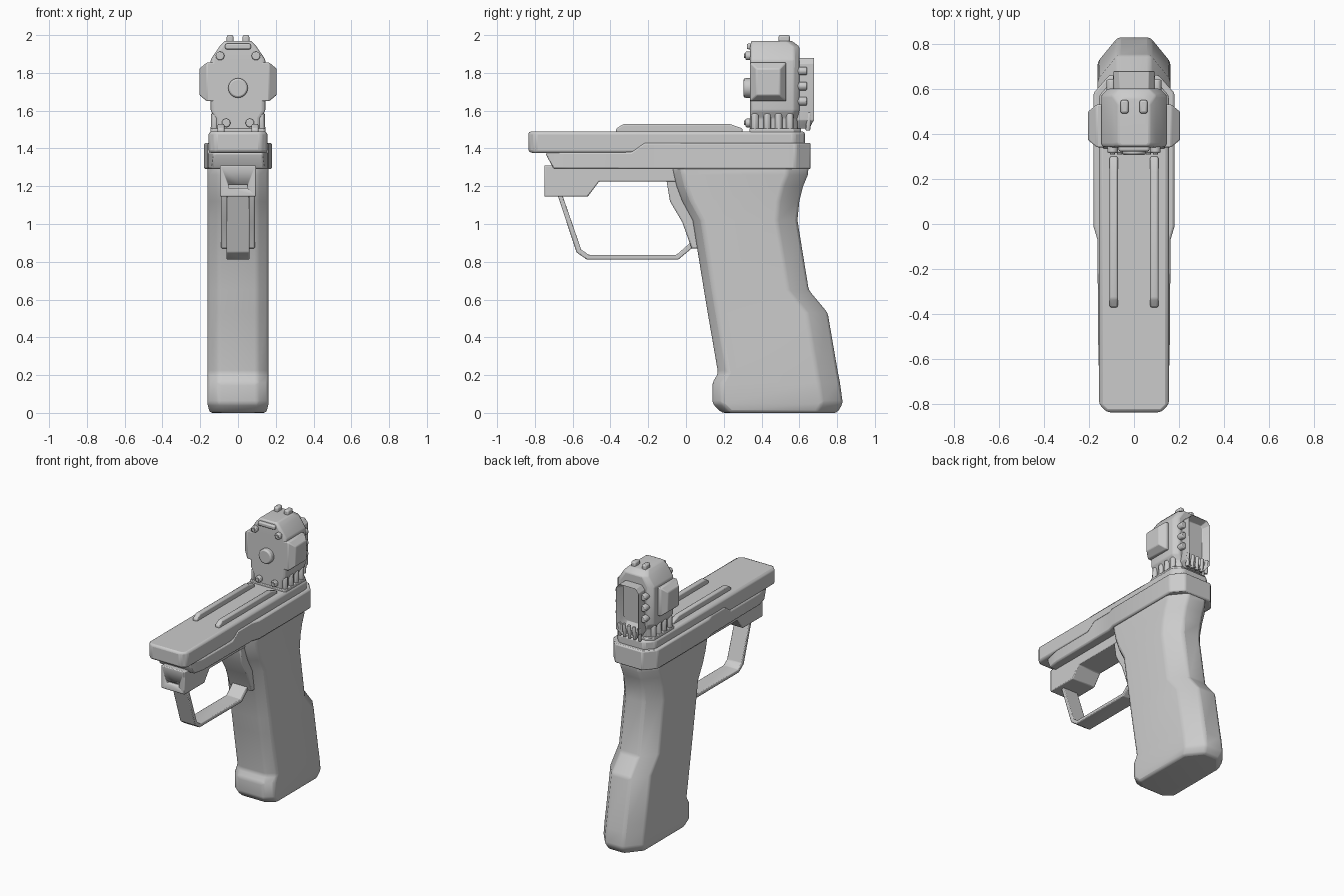
import bpy, bmesh, math
from mathutils import Vector

if "Cube" in bpy.data.objects:
    bpy.data.objects.remove(bpy.data.objects["Cube"])


def finish(name, bm, bevel=0.0, segments=2, angle=35):
    bmesh.ops.recalc_face_normals(bm, faces=bm.faces)
    me = bpy.data.meshes.new(name)
    bm.to_mesh(me)
    bm.free()
    ob = bpy.data.objects.new(name, me)
    bpy.context.collection.objects.link(ob)
    if bevel:
        m = ob.modifiers.new("bevel", 'BEVEL')
        m.width, m.segments, m.limit_method = bevel, segments, 'ANGLE'
        m.angle_limit = math.radians(30)
    bpy.ops.object.select_all(action='DESELECT')
    ob.select_set(True)
    bpy.context.view_layer.objects.active = ob
    bpy.ops.object.shade_smooth_by_angle(angle=math.radians(angle))
    return ob


def loft_bm(rings):
    bm = bmesh.new()
    vs = [[bm.verts.new(p) for p in r] for r in rings]
    n = len(vs[0])
    for a, b in zip(vs, vs[1:]):
        for i in range(n):
            j = (i + 1) % n
            bm.faces.new((a[i], a[j], b[j], b[i]))
    bm.faces.new(vs[0])
    bm.faces.new(vs[-1])
    return bm


def side_prism(name, pts, x0, x1, **kw):
    """Extrude a (y, z) outline across x."""
    return finish(name, loft_bm([[(x, y, z) for y, z in pts] for x in (x0, x1)]), **kw)


def box(name, x, y, z, **kw):
    pts = [(y[0], z[0]), (y[1], z[0]), (y[1], z[1]), (y[0], z[1])]
    return side_prism(name, pts, x[0], x[1], **kw)


def column(name, levels, front, back, **kw):
    """Loft upward; level = (z, front y, back y, half width); chamfers = (dx, dy)."""
    rings = []
    for z, f, b, w in levels:
        half = [(w - front[0], f), (w, f + front[1]), (w, b - back[1]), (w - back[0], b)]
        rings.append([(x, y, z) for x, y in half] + [(-x, y, z) for x, y in half[::-1]])
    return finish(name, loft_bm(rings), **kw)


def beam(name, sections, **kw):
    """Loft along y; section = (y, low z, high z, half width)."""
    return finish(name, loft_bm([[(-w, y, a), (w, y, a), (w, y, b), (-w, y, b)]
                                 for y, a, b, w in sections]), **kw)


def rod(name, p, q, r, n=16, **kw):
    p, q = Vector(p), Vector(q)
    d = q - p
    bm = bmesh.new()
    bmesh.ops.create_cone(bm, cap_ends=True, segments=n, radius1=r, radius2=r, depth=d.length)
    rot = d.to_track_quat('Z', 'Y').to_matrix()
    for v in bm.verts:
        v.co = rot @ v.co + (p + q) / 2
    return finish(name, bm, **kw)


# Grip
column("grip", [(0, .19, .80, .15), (.05, .14, .83, .162), (.16, .14, .815, .162),
                (.21, .17, .805, .162), (.53, .115, .75, .162), (.65, .095, .65, .162),
                (1.02, .035, .59, .162), (1.12, -.02, .60, .162), (1.20, -.05, .62, .162),
                (1.26, -.065, .645, .162), (1.31, -.075, .65, .162)],
       (.06, .05), (.09, .11), bevel=.015, angle=50)

# Upper slide and lower rail
beam("slide", [(-.835, 1.38, 1.49, .12), (-.80, 1.375, 1.49, .155),
               (.57, 1.375, 1.49, .155), (.63, 1.39, 1.49, .10)], bevel=.015)
beam("rail", [(-.74, 1.365, 1.38, .13), (-.70, 1.29, 1.38, .14), (-.62, 1.29, 1.38, .158),
              (-.29, 1.29, 1.38, .16), (-.22, 1.29, 1.43, .162), (-.07, 1.29, 1.43, .162),
              (-.01, 1.29, 1.43, .18), (.58, 1.29, 1.43, .18), (.66, 1.29, 1.43, .11)],
     bevel=.01)

# Front block with a slot cut in its face
block = side_prism("front_block", [(-.75, 1.145), (-.52, 1.145), (-.46, 1.225), (-.04, 1.225),
                                   (-.04, 1.31), (-.75, 1.31)], -.095, .095, bevel=.006)
cutter = box("slot_cutter", (-.05, .05), (-.8, -.72), (1.19, 1.21))
cutter.hide_render = True
cutter.hide_viewport = True
cut = block.modifiers.new("slot", 'BOOLEAN')
cut.operation, cut.object, cut.solver = 'DIFFERENCE', cutter, 'EXACT'

# Trigger strap and guard
side_prism("front_strap", [(-.105, 1.24), (-.085, 1.12), (-.02, 1.01), (.03, .87),
                           (.12, .87), (.12, 1.24)], -.09, .09, bevel=.008)
side_prism("trigger_guard", [(-.68, 1.155), (-.58, .85), (-.525, .812), (-.04, .812), (.065, .90),
                             (.05, .925), (-.05, .837), (-.515, .837), (-.555, .865),
                             (-.655, 1.155)], -.06, .06, bevel=.005)

# Two raised strips on the slide
for s in (-1, 1):
    side_prism("top_strip", [(-.37, 1.48), (-.37, 1.505), (-.33, 1.53), (.23, 1.53),
                             (.30, 1.505), (.30, 1.48)], s * .09 - .018, s * .09 + .018,
               bevel=.008)

# Sight housing
column("sight_housing", [(1.48, .34, .59, .12), (1.56, .34, .59, .12), (1.60, .34, .60, .145),
                         (1.87, .34, .60, .145), (1.94, .34, .60, .098), (1.97, .345, .56, .07)],
       (.012, .012), (.03, .03), bevel=.008)
column("sight_base", [(1.48, .335, .61, .145), (1.505, .335, .61, .145)],
       (.01, .01), (.04, .04), bevel=.004)

# Rear window frame with a recessed face
outline = [(-.06, 1.505), (.06, 1.505), (.09, 1.55), (.09, 1.85), (.065, 1.88),
           (-.065, 1.88), (-.09, 1.85), (-.09, 1.55)]
bm = loft_bm([[(x, y, z) for x, z in outline] for y in (.58, .68)])
for v in bm.verts:
    if v.co.y > .6 and v.co.z < 1.52:
        v.co.y = .655
bm.faces.ensure_lookup_table()
bmesh.ops.recalc_face_normals(bm, faces=bm.faces)
back = max(bm.faces, key=lambda f: f.calc_center_median().y)
bmesh.ops.inset_region(bm, faces=[back], thickness=.022)
for v in back.verts:
    v.co.y -= .055
    if v.co.z < 1.65:
        v.co.z += .07
finish("rear_window", bm, bevel=.004)

for s in (-1, 1):
    # Side pods, tapering outward
    rings = [[(s * x, y, z) for y, z in ((.34 + t, 1.65 + t), (.53 - t, 1.65 + t),
                                         (.53 - t, 1.855 - t), (.34 + t, 1.855 - t))]
             for x, t in ((.10, 0), (.165, 0), (.205, .033))]
    finish("side_pod", loft_bm(rings), bevel=.006)
    # Base ribs
    for y in (.365, .43, .49, .55):
        rod("side_rib", (s * .125, y, 1.49), (s * .122, y, 1.585), .02, 12, bevel=.008)
    # Rear side nubs
    for z in (1.65, 1.73, 1.81):
        rod("rear_nub", (s * .1, .58, z), (s * .1, .64, z), .023, 12, bevel=.006)
    # Face bolts and top studs
    for x, z in ((.095, 1.89), (.063, 1.535)):
        rod("bolt", (s * x, .345, z), (s * x, .315, z), .023, bevel=.006)
        rod("bolt_head", (s * x, .32, z), (s * x, .308, z), .012, 10)
    box("top_stud", (s * .042 - .018, s * .042 + .018), (.49, .55), (1.95, 2.0), bevel=.01)

# Rear base ribs
for i in range(5):
    x = (i - 2) * .04
    rod("rear_rib", (x, .645, 1.495), (x, .655, 1.59), .013, 10, bevel=.005)

# Centre lens and brow bar on the front
rod("front_lens", (0, .35, 1.72), (0, .305, 1.72), .052, 28, bevel=.01)
box("brow_bar", (-.068, .068), (.322, .36), (1.925, 1.955), bevel=.008)
